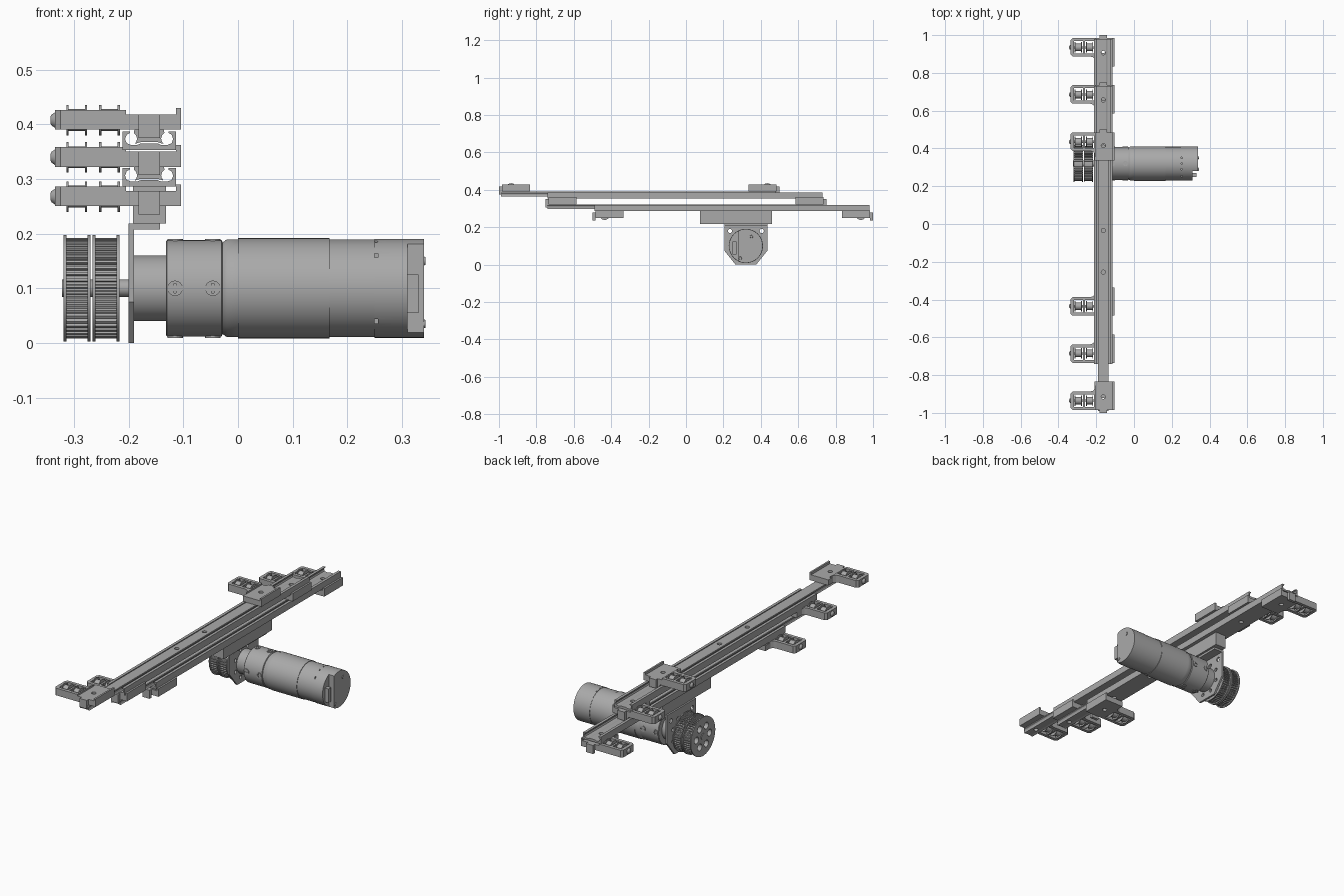
import bpy, bmesh, math
from mathutils import Vector, Matrix

cube = bpy.data.objects.get("Cube")
if cube:
    bpy.data.objects.remove(cube, do_unlink=True)

grey = bpy.data.materials.new("machined grey")
grey.use_nodes = True
COLOUR = (0.4, 0.4, 0.4, 1)
grey.diffuse_color = COLOUR
grey.node_tree.nodes["Principled BSDF"].inputs["Base Color"].default_value = COLOUR

RAIL_X = -0.1625
MOTOR = Vector((0, 0.32, 0.1))


def finish(name, bm, smooth=False):
    bmesh.ops.recalc_face_normals(bm, faces=bm.faces)
    mesh = bpy.data.meshes.new(name)
    bm.to_mesh(mesh)
    bm.free()
    mesh.materials.append(grey)
    ob = bpy.data.objects.new(name, mesh)
    bpy.context.collection.objects.link(ob)
    if smooth:
        bpy.ops.object.select_all(action='DESELECT')
        ob.select_set(True)
        bpy.context.view_layer.objects.active = ob
        bpy.ops.object.shade_smooth_by_angle(angle=math.radians(35))
    return ob


def prism(name, points, axis, lo, hi, smooth=False):
    """Extrude a 2D outline along one axis; outline uses the other two in order."""
    bm = bmesh.new()
    def place(p, t):
        c = list(p)
        c.insert(axis, t)
        return bm.verts.new(c)
    face = bm.faces.new([place(p, lo) for p in points])
    ext = bmesh.ops.extrude_face_region(bm, geom=[face])
    shift = Vector((0, 0, 0))
    shift[axis] = hi - lo
    bmesh.ops.translate(bm, vec=shift, verts=[v for v in ext["geom"] if isinstance(v, bmesh.types.BMVert)])
    return finish(name, bm, smooth)


def box(name, x, y, z):
    return prism(name, [(x[0], y[0]), (x[1], y[0]), (x[1], y[1]), (x[0], y[1])], 2, *z)


def circle(a, b, r, n=24):
    return [(a + r * math.cos(math.tau * i / n), b + r * math.sin(math.tau * i / n)) for i in range(n)]


def lathe(name, profile, y, z, n=48):
    """Revolve (x, radius) pairs about a line parallel to x."""
    bm = bmesh.new()
    pts = [(profile[0][0], 0)] + profile + [(profile[-1][0], 0)]
    vs = [bm.verts.new((x, y, z + r)) for x, r in pts]
    edges = [bm.edges.new(e) for e in zip(vs, vs[1:])]
    bmesh.ops.spin(bm, geom=vs + edges, cent=(0, y, z), axis=(1, 0, 0), angle=math.tau, steps=n)
    bmesh.ops.remove_doubles(bm, verts=bm.verts, dist=1e-5)
    return finish(name, bm, True)


def cut(ob, cutters):
    for c in cutters:
        mod = ob.modifiers.new("cut", 'BOOLEAN')
        mod.operation, mod.solver, mod.object = 'DIFFERENCE', 'EXACT', c
        c.hide_render = True
    bpy.context.view_layer.update()
    done = bpy.data.meshes.new_from_object(ob.evaluated_get(bpy.context.evaluated_depsgraph_get()))
    ob.modifiers.clear()
    ob.data = done
    for c in cutters:
        bpy.data.objects.remove(c, do_unlink=True)


def mirrored(half):
    """Close a right-hand half outline into a symmetric one."""
    return half + [(-x, z) for x, z in reversed(half)]


# Telescoping slides: an open channel with a waisted inner rail
channel = mirrored([(.03, 0), (.049, 0), (.049, .034), (.035, .034), (.035, .031), (.041, .028),
                    (.044, .02), (.041, .012), (.033, .009), (.022, .009), (.015, .012)])
inner = mirrored([(.016, .014), (.026, .011), (.023, .016), (.022, .021), (.024, .027), (.028, .031), (.027, .037)])


def slide(level, z, channel_y, inner_y):
    for part, outline, (lo, hi), holes in (("channel", channel, channel_y, (.1, .28, .5, .75, .95)),
                                           ("inner_rail", inner, inner_y, (.04, .5, .65, .95))):
        rail = prism(f"{level}_{part}", [(RAIL_X + x, z + h) for x, h in outline], 1, lo, hi)
        cut(rail, [prism("drill", circle(RAIL_X, lo + (hi - lo) * f, .011), 2, z - .05, z + .1) for f in holes])


slide("lower", .286, (-.49, .98), (-.74, .73))
slide("upper", .353, (-.74, .73), (-.99, .48))


# End brackets, each carrying two small idler pulleys on an axle
def bracket(name, s, end, z):
    def y(d):
        return end - s * d
    arm_plan = [(-.335, .01), (-.325, 0), (-.205, 0), (-.205, .13), (-.209, .112), (-.218, .102),
                (-.232, .098), (-.325, .098), (-.335, .088)]
    arm = prism(name + "_arm", [(x, y(d)) for x, d in arm_plan], 2, z, z + .036)
    cut(arm, [box("window", w, sorted((y(.016), y(.082))), (z - .05, z + .1))
              for w in ((-.318, -.27), (-.26, -.212))])
    block = box(name + "_block", (-.208, -.112), sorted((y(0), y(.15))), (z, z + .028))
    cut(block, [prism("drill", circle(RAIL_X, y(.07), .011), 2, z - .05, z + .1)])
    box(name + "_lip", (-.113, -.104), sorted((y(0), y(.15))), (z, z + .04))
    box(name + "_end_tab", (-.182, -.143), sorted((y(-.015), y(0))), (z - .015, z + .028))
    for i, x in enumerate((-.295, -.235)):
        lathe(f"{name}_idler_{i}", [(x - .019, .028), (x - .015, .028), (x - .015, .02), (x + .015, .02),
                                    (x + .015, .028), (x + .019, .028)], y(.05), z + .0175, 28)
    lathe(name + "_axle", [(-.343, .006), (-.341, .01), (-.335, .014), (-.334, .006), (-.2, .006)],
          y(.05), z + .0175, 20)


for level, z, front, back in (("lower", .25, -.485, .985), ("middle", .322, -.735, .735), ("upper", .39, -.985, .485)):
    bracket(level + "_front_bracket", -1, front, z)
    bracket(level + "_back_bracket", 1, back, z)

# Motor mount: spacer under the slide, flange and shaped plate
box("rail_spacer", (-.192, -.132), (.075, .46), (.218, .287))
box("mount_flange", (-.2, -.143), (.205, .435), (.207, .218))
plate = prism("mount_plate", [(.205, .218), (.205, .075), (.265, 0), (.375, 0), (.435, .075), (.435, .218)],
              0, -.2, -.19)
drills = [prism("drill", circle(MOTOR.y + sy, .18, .011), 0, -.25, -.15) for sy in (-.085, .085)]
drills += [prism("drill", circle(MOTOR.y + .075 * math.cos(a), MOTOR.z + .075 * math.sin(a), .009), 0, -.25, -.15)
           for a in (math.tau * (i + .5) / 8 for i in range(8))]
cut(plate, drills)

# Gear motor body
lathe("shaft_boss", [(-.19, .06), (-.13, .06)], MOTOR.y, MOTOR.z)
lathe("gearbox", [(-.132, .086), (-.13, .088), (-.03, .088), (-.028, .084), (-.025, .086), (-.02, .0895), (0, .0895)],
      MOTOR.y, MOTOR.z, 64)
lathe("motor_sleeve", [(0, .0915), (.167, .0915)], MOTOR.y, MOTOR.z, 64)
lathe("motor_can", [(.166, .089), (.25, .089)], MOTOR.y, MOTOR.z, 64)
cap = lathe("motor_end_cap", [(.25, .0905), (.34, .0905)], MOTOR.y, MOTOR.z, 64)
vents = [box("vent", (.244, .256), (MOTOR.y - .1, MOTOR.y - .03), (h - .004, h + .004)) for h in (.04, .16)]
dots = [prism("dot", circle(.24 + .012 * (i // 3), MOTOR.y - .03 + .03 * (i % 3), .004, 12), 2, .17, .25)
        for i in (3, 4, 5)]
cut(cap, [box("notch", (.31, .4), (.2, .28), (0, .2))] + vents + dots)
box("wire_connector", (.308, .33), (.248, .27), (.055, .125))
for a, h in ((.35, .15), (.29, .035)):
    lathe("end_cap_screw", [(.338, .009), (.343, .007)], a, h, 20)

# Four sets of cross-head screws around the gearbox
for k in range(4):
    for x in (-.115, -.046):
        turn = Matrix.Translation(MOTOR) @ Matrix.Rotation(math.pi / 2 * k, 4, 'X')
        head = prism("gearbox_screw", circle(x, 0, .014), 2, .08, .0905)
        cut(head, [box("slot", (x - w, x + w), (-v, v), (.087, .1)) for w, v in ((.009, .002), (.002, .009))])
        head.data.transform(turn)

# Drive shaft and the twin toothed belt pulleys
lathe("drive_shaft", [(-.322, .016), (-.13, .016)], MOTOR.y, MOTOR.z, 32)
lathe("shaft_collar", [(-.2, .03), (-.165, .03)], MOTOR.y, MOTOR.z, 32)
TEETH = 48
rim = []
for i in range(TEETH):
    for f, r in ((0, .085), (.4, .085), (.5, .092), (.9, .092)):
        a = math.tau * (i + f) / TEETH
        rim.append((MOTOR.y + r * math.cos(a), MOTOR.z + r * math.sin(a)))


def lightening_holes():
    return [prism("drill", circle(MOTOR.y + .052 * math.cos(a), MOTOR.z + .052 * math.sin(a), .017), 0, -.4, -.2)
            for a in (math.tau * i / 6 for i in range(6))]


for n, x in (("outer", -.319), ("inner", -.266)):
    wheel = prism(n + "_pulley_teeth", rim, 0, x + .004, x + .044)
    cut(wheel, lightening_holes())
    for side, fx in (("left", x + .044), ("right", x)):
        flange = lathe(f"{n}_pulley_{side}_flange", [(fx, .0975), (fx + .005, .0975)], MOTOR.y, MOTOR.z, 64)
        cut(flange, lightening_holes())
